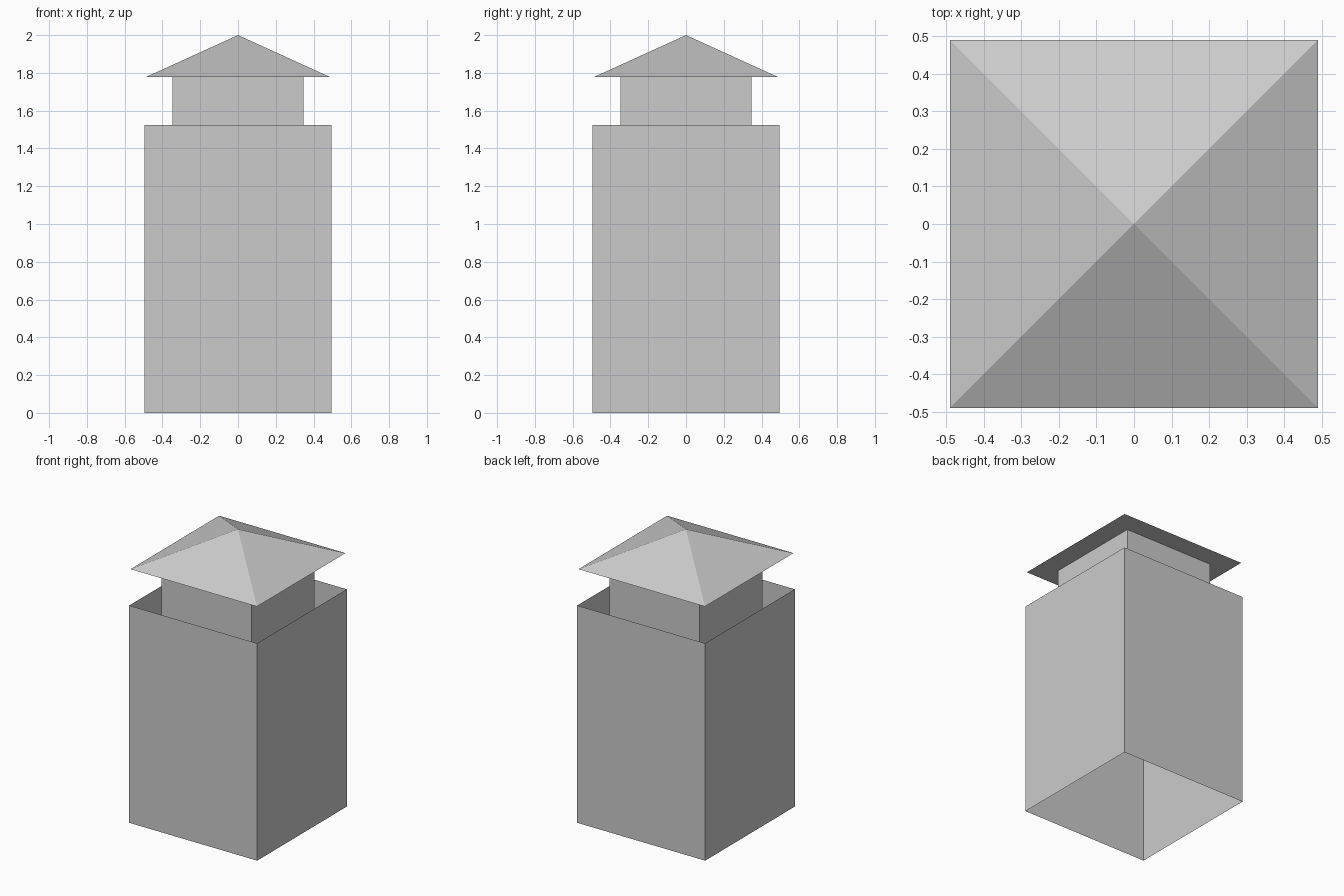
import bpy
import bmesh

cube = bpy.data.objects.get("Cube")
if cube:
    bpy.data.objects.remove(cube, do_unlink=True)

# One plain grey for every part
grey = bpy.data.materials.new("stone_grey")
grey.use_nodes = True
colour = (0.6, 0.6, 0.6, 1)
grey.diffuse_color = colour
grey.node_tree.nodes["Principled BSDF"].inputs["Base Color"].default_value = colour


def square(bm, half, z):
    corners = [(-1, -1), (1, -1), (1, 1), (-1, 1)]
    return [bm.verts.new((x * half, y * half, z)) for x, y in corners]


def finish(bm, name):
    mesh = bpy.data.meshes.new(name)
    bm.to_mesh(mesh)
    bm.free()
    mesh.materials.append(grey)
    obj = bpy.data.objects.new(name, mesh)
    bpy.context.collection.objects.link(obj)
    return obj


def square_tube(name, half, bottom, top):
    """Four thin walls, open at both ends."""
    bm = bmesh.new()
    low, high = square(bm, half, bottom), square(bm, half, top)
    for i in range(4):
        j = (i + 1) % 4
        bm.faces.new((low[i], low[j], high[j], high[i]))
    return finish(bm, name)


def pyramid(name, half, bottom, top):
    """Four sloping sides and a flat underside."""
    bm = bmesh.new()
    base = square(bm, half, bottom)
    apex = bm.verts.new((0, 0, top))
    for i in range(4):
        bm.faces.new((base[i], base[(i + 1) % 4], apex))
    bm.faces.new(base[::-1])
    return finish(bm, name)


# Hollow stack, narrower flue set into it, and the cap on top
square_tube("chimney_stack", 0.496, 0, 1.523)
square_tube("flue", 0.348, 1.27, 1.777)
pyramid("chimney_cap", 0.49, 1.777, 2)
